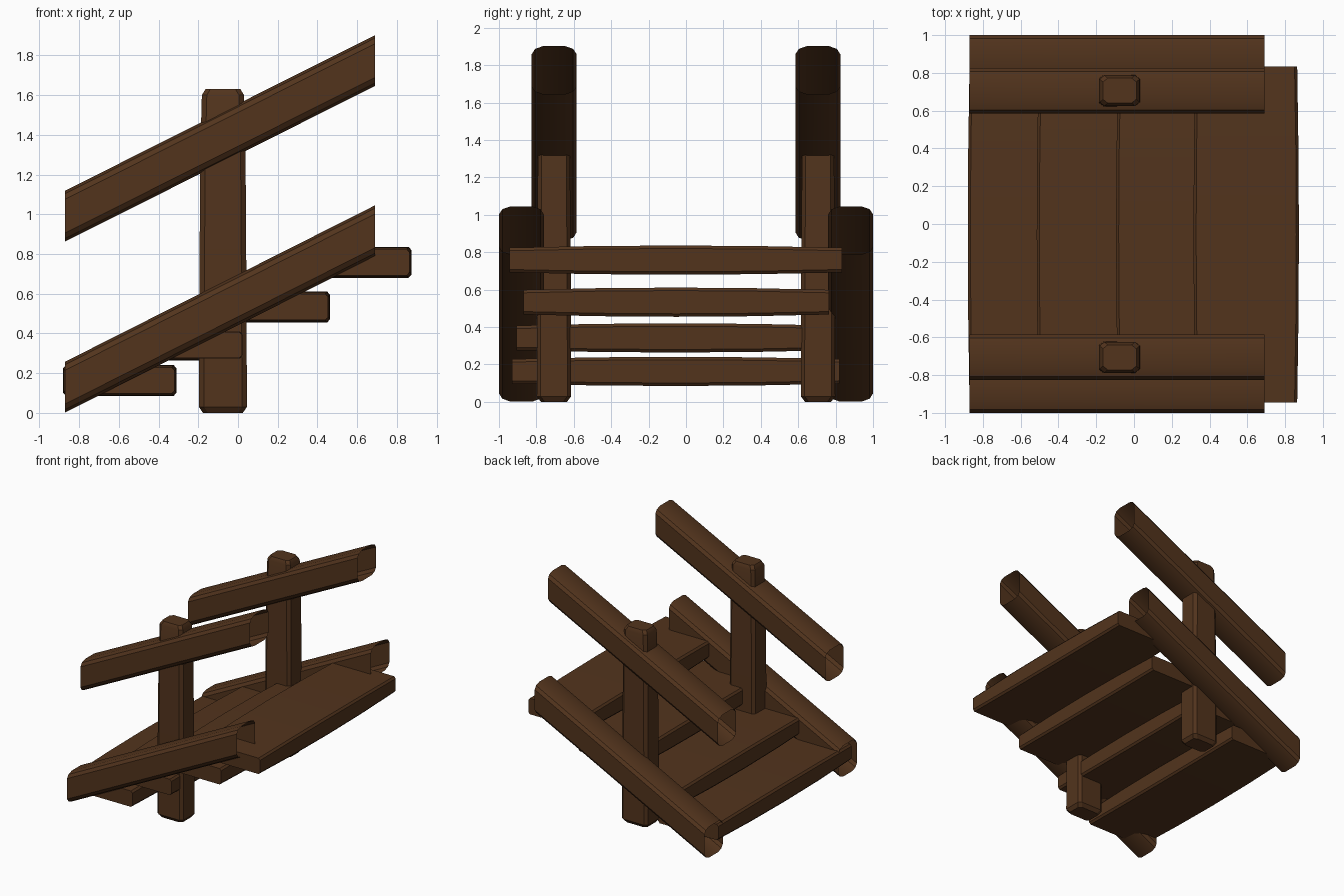
import bpy, bmesh, math

if "Cube" in bpy.data.objects:
    bpy.data.objects.remove(bpy.data.objects["Cube"])

wood = bpy.data.materials.new("dark_wood")
wood.diffuse_color = (0.085, 0.034, 0.012, 1)
wood.use_nodes = True
wood.node_tree.nodes["Principled BSDF"].inputs["Base Color"].default_value = wood.diffuse_color


def loft(name, rings, caps=True):
    """Skin a list of closed rings, optionally capping both ends."""
    bm = bmesh.new()
    loops = [[bm.verts.new(p) for p in r] for r in rings]
    n = len(loops[0])
    for a, b in zip(loops, loops[1:]):
        for i in range(n):
            j = (i + 1) % n
            bm.faces.new((a[i], a[j], b[j], b[i]))
    if caps:
        bm.faces.new(loops[0][::-1])
        bm.faces.new(loops[-1])
        bmesh.ops.recalc_face_normals(bm, faces=bm.faces)
    me = bpy.data.meshes.new(name)
    bm.to_mesh(me)
    bm.free()
    ob = bpy.data.objects.new(name, me)
    bpy.context.collection.objects.link(ob)
    me.materials.append(wood)
    bpy.ops.object.select_all(action='DESELECT')
    ob.select_set(True)
    bpy.context.view_layer.objects.active = ob
    bpy.ops.object.shade_smooth_by_angle(angle=math.radians(30))
    return ob


def chamfered(hx, hy, cx, cy):
    """Rectangle outline with cut corners, counter-clockwise."""
    return [(hx, -hy + cy), (hx, hy - cy), (hx - cx, hy), (-hx + cx, hy),
            (-hx, hy - cy), (-hx, -hy + cy), (-hx + cx, -hy), (hx - cx, -hy)]


# Rails: sloped rounded logs with vertically cut, open ends
quarter = [(0.12, 0.085), (0.102, 0.113), (0.06, 0.128)]
upper = quarter + [(-u, v) for u, v in quarter[::-1]]
rail_section = upper + [(-u, -v) for u, v in upper]


def rail(name, y, z_left, z_right):
    rings = [[(x, y + u, z + v) for u, v in rail_section]
             for x, z in ((-0.87, z_left), (0.69, z_right))]
    loft(name, rings, caps=False)


# Posts: (z, half x, half y), softened at both ends
post_levels = [(0.0, 0.10, 0.07), (0.03, 0.121, 0.092), (0.7, 0.118, 0.09),
               (1.3, 0.114, 0.086), (1.6, 0.106, 0.081), (1.63, 0.088, 0.066)]

for side, s in (("front", -1), ("back", 1)):
    rail(side + "_handrail", s * 0.705, 0.991, 1.774)
    rail(side + "_stringer", s * 0.88, 0.130, 0.917)
    loft(side + "_post", [[(-0.076 + u, s * 0.706 + v, z)
                           for u, v in chamfered(hx, hy, 0.025, 0.02)]
                          for z, hx, hy in post_levels])

# Treads: planks bulging slightly at mid span (x0, x1, z centre, y0, y1)
treads = [(-0.88, -0.31, 0.163, -0.93, 0.82), (-0.515, 0.03, 0.342, -0.905, 0.79),
          (-0.095, 0.463, 0.533, -0.87, 0.765), (0.315, 0.873, 0.758, -0.945, 0.835)]
for k, (x0, x1, zc, y0, y1) in enumerate(treads):
    rings = []
    for i in range(5):
        t = i / 4
        bulge = 1 - (2 * t - 1) ** 2
        hx = (x1 - x0) / 2 - 0.009 * (1 - bulge)
        hz = 0.066 + 0.012 * bulge
        rings.append([((x0 + x1) / 2 + u, y0 + (y1 - y0) * t, zc + v)
                      for u, v in chamfered(hx, hz, 0.014, 0.016)])
    loft(f"tread_{k + 1}", rings)
